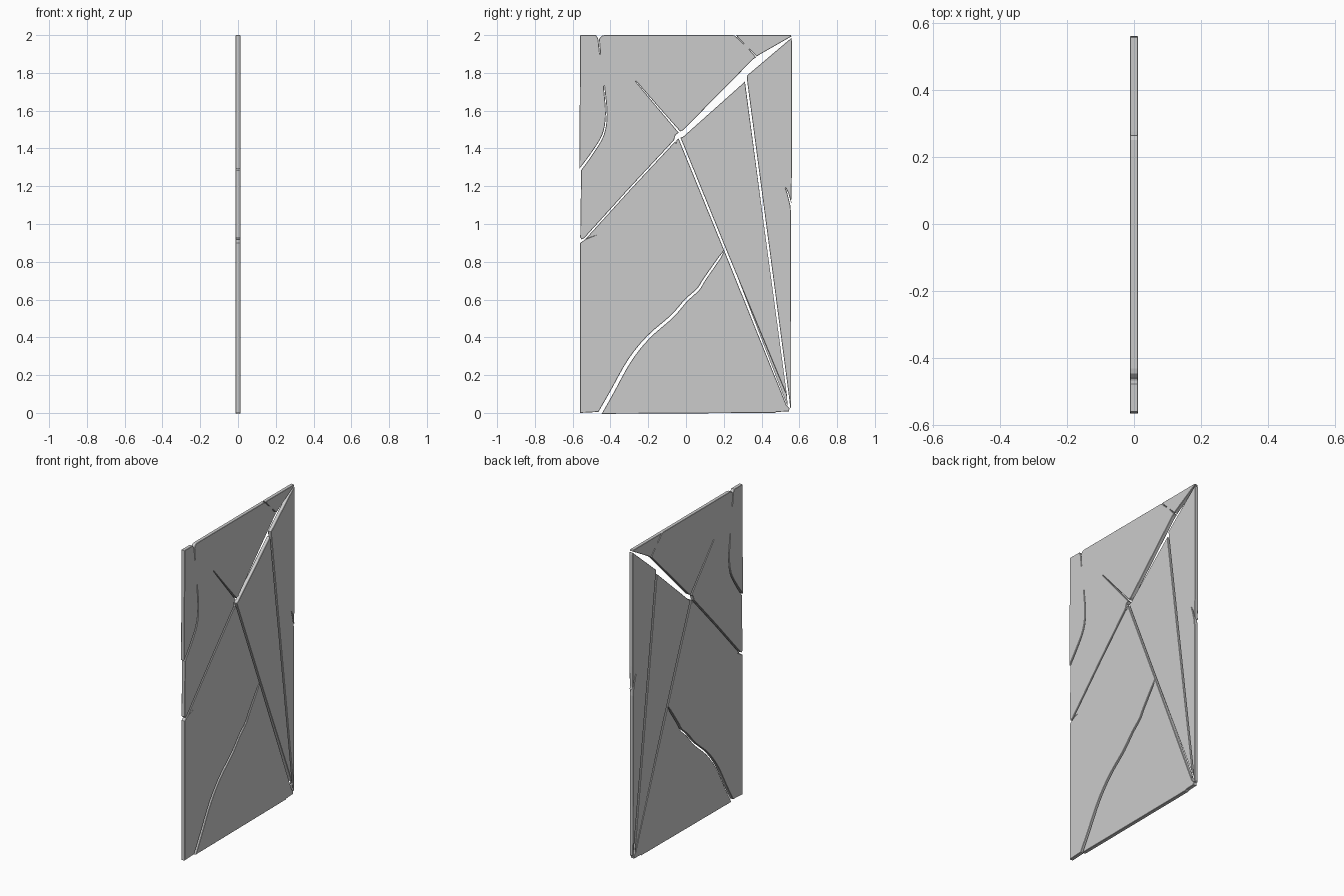
import bpy, bmesh
from mathutils import Vector

if "Cube" in bpy.data.objects:
    bpy.data.objects.remove(bpy.data.objects["Cube"])

HALF = 0.012      # half thickness of the slab
CHAMFER = 0.002


def smooth(pts, n=4):
    """Catmull-Rom curve through a few (y, z) points."""
    p = [Vector(q) for q in pts]
    p = [2 * p[0] - p[1]] + p + [2 * p[-1] - p[-2]]
    out = []
    for a, b, c, d in zip(p, p[1:], p[2:], p[3:]):
        for i in range(n):
            t = i / n
            out.append(0.5 * (2 * b + (c - a) * t + (2 * a - 5 * b + 4 * c - d) * t * t
                              + (3 * b - a - 3 * c + d) * t ** 3))
    return out + [p[-2]]


def side(path, w0, w1):
    """Offset a path to its right (negative = left), width running from w0 to w1."""
    path = [Vector(q) for q in path]
    out = []
    for i, q in enumerate(path):
        d = (path[min(i + 1, len(path) - 1)] - path[max(i - 1, 0)]).normalized()
        w = w0 + (w1 - w0) * i / (len(path) - 1)
        out.append(q + Vector((d.y, -d.x)) * w)
    return out


def slit(path, w0, w1=0.001):
    """Narrow dead-end crack, inserted into a clockwise outline."""
    return side(path, w0, w1) + side(path, -w0, -w1)[::-1]


def shard(name, outline):
    """Extrude a (y, z) outline through the slab thickness and chamfer the faces' rims."""
    bm = bmesh.new()
    face = bm.faces.new([bm.verts.new((-HALF, q[0], q[1])) for q in outline])
    res = bmesh.ops.extrude_face_region(bm, geom=[face], use_keep_orig=True)
    moved = [v for v in res["geom"] if isinstance(v, bmesh.types.BMVert)]
    bmesh.ops.translate(bm, verts=moved, vec=(2 * HALF, 0, 0))
    bmesh.ops.recalc_face_normals(bm, faces=bm.faces)
    rim = [e for e in bm.edges if abs(e.verts[0].co.x - e.verts[1].co.x) < 1e-5]
    bmesh.ops.bevel(bm, geom=rim, offset=CHAMFER, offset_type='OFFSET', segments=1,
                    profile=0.5, affect='EDGES', clamp_overlap=False)
    mesh = bpy.data.meshes.new(name)
    bm.to_mesh(mesh)
    bm.free()
    ob = bpy.data.objects.new(name, mesh)
    bpy.context.collection.objects.link(ob)
    return ob


# Crack centre lines shared by neighbouring shards
left_straight = [(-0.06, 1.44), (-0.30, 1.182), (-0.535, 0.922)]
left_curve = smooth([(-0.045, 1.445), (-0.075, 1.33), (-0.115, 1.19), (-0.17, 1.09),
                     (-0.30, 1.01), (-0.53, 0.915)])
main_upper = [(-0.035, 1.455), (0.207, 0.862)]
main_lower = [(0.207, 0.862), (0.54, 0.045)]
wavy = smooth([(0.205, 0.86), (0.10, 0.71), (0.065, 0.655), (0.0, 0.595), (-0.075, 0.51),
               (-0.20, 0.40), (-0.30, 0.275), (-0.395, 0.105), (-0.455, 0.0)])
right_line = [(0.318, 1.755), (0.43, 0.91), (0.538, 0.095)]

# Upper left shard with its dead-end cracks and chips
edge_crack = smooth([(-0.56, 1.288), (-0.50, 1.37), (-0.44, 1.47), (-0.422, 1.58), (-0.434, 1.73)])
shard("upper_shard",
      [(-0.552, 0.918), (-0.56, 0.93)] + slit(edge_crack, 0.006, 0.0015)
      + [(-0.56, 1.998), (-0.558, 2.0), (-0.477, 2.0), (-0.467, 1.985)]
      + slit([(-0.462, 1.976), (-0.455, 1.90)], 0.002)
      + [(-0.457, 1.985), (-0.445, 1.997), (-0.43, 2.0), (0.25, 2.0)]
      + slit([(0.262, 1.998), (0.305, 1.955)], 0.002)
      + [(0.275, 2.0), (0.555, 2.0), (0.558, 1.993), (0.39, 1.897)]
      + slit([(0.373, 1.885), (0.335, 1.925)], 0.003)
      + [(0.355, 1.872), (-0.015, 1.497)]
      + slit([(-0.035, 1.487), (-0.15, 1.62), (-0.265, 1.755)], 0.005)
      + [(-0.055, 1.472)] + side(left_straight, 0.005, 0.005))

# Sliver between the two left cracks
shard("left_sliver", side(left_straight, -0.004, -0.003)[::-1]
      + side(left_curve, -0.004, -0.003)[1:-2])

# Lower left shard
shard("lower_left_shard", [(-0.56, 0.0), (-0.56, 0.90)]
      + side(left_curve, 0.004, 0.005)[::-1]
      + side(main_upper, 0.005, 0.005) + side(wavy, 0.005, 0.01)[1:])

# Lower right shard
shard("lower_right_shard", side(wavy, -0.005, -0.01)[:0:-1]
      + side(main_lower, 0.005, 0.009) + [(0.548, 0.025), (0.545, 0.008), (0.48, 0.005), (0.47, 0.0)])

# Middle shard
shard("middle_shard", side(main_upper, -0.006, -0.006)[:1]
      + [(-0.015, 1.462), (0.31, 1.752)] + side(right_line, 0.006, 0.006)
      + [(0.532, 0.095)] + side(main_lower, -0.006, -0.010)[:1])

# Long right shard along the edge
shard("right_shard", [(0.322, 1.785), (0.558, 1.985), (0.56, 1.97), (0.56, 1.25), (0.557, 1.12)]
      + slit([(0.556, 1.10), (0.54, 1.16), (0.528, 1.19)], 0.004)
      + [(0.556, 1.06), (0.557, 0.03), (0.552, 0.025)]
      + side(right_line, -0.006, -0.006)[::-1])
